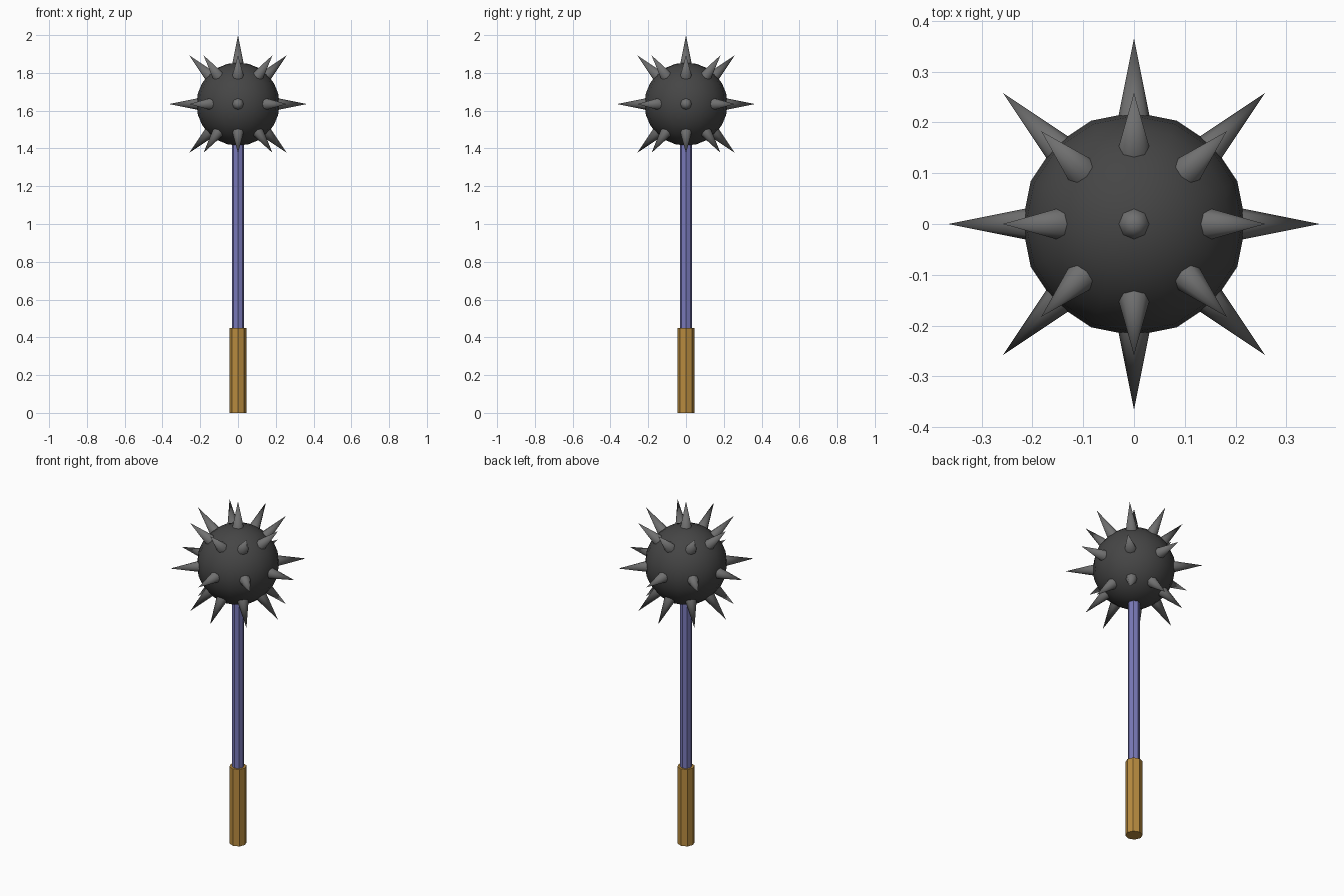
import bpy
import math
from mathutils import Vector

if "Cube" in bpy.data.objects:
    bpy.data.objects.remove(bpy.data.objects["Cube"])

HEAD_Z = 1.635      # centre of the spiked ball
HEAD_R = 0.22
SPIKE_BASE, SPIKE_TIP = 0.185, 0.365   # distances from the ball centre


def material(name, rgb):
    mat = bpy.data.materials.new(name)
    mat.diffuse_color = (*rgb, 1)
    mat.use_nodes = True
    mat.node_tree.nodes["Principled BSDF"].inputs["Base Color"].default_value = mat.diffuse_color
    return mat


def finish(name, mat):
    obj = bpy.context.object
    obj.name = name
    obj.data.materials.append(mat)
    return obj


def rod(name, radius, z0, z1, mat):
    bpy.ops.mesh.primitive_cylinder_add(vertices=8, radius=radius, depth=z1 - z0,
                                        location=(0, 0, (z0 + z1) / 2))
    return finish(name, mat)


def spike(name, azimuth, elevation, mat):
    a, e = math.radians(azimuth), math.radians(elevation)
    d = Vector((math.cos(e) * math.cos(a), math.cos(e) * math.sin(a), math.sin(e)))
    bpy.ops.mesh.primitive_cone_add(
        vertices=8, radius1=0.036, radius2=0, depth=SPIKE_TIP - SPIKE_BASE,
        location=Vector((0, 0, HEAD_Z)) + d * (SPIKE_BASE + SPIKE_TIP) / 2,
        rotation=(0, math.pi / 2 - e, a))
    bpy.ops.object.shade_smooth_by_angle(angle=math.radians(60))
    return finish(name, mat)


wood = material("grip_brown", (0.48, 0.26, 0.05))
blue = material("shaft_blue", (0.19, 0.19, 0.48))
iron = material("dark_iron", (0.06, 0.06, 0.06))
steel = material("spike_grey", (0.16, 0.16, 0.16))

# Handle: thick grip and thinner shaft running into the ball
rod("grip", 0.046, 0.0, 0.45, wood)
rod("shaft", 0.033, 0.45, 1.5, blue)

# Ball head
bpy.ops.mesh.primitive_uv_sphere_add(segments=16, ring_count=12, radius=HEAD_R,
                                     location=(0, 0, HEAD_Z))
bpy.ops.object.shade_smooth()
finish("ball_head", iron)

# Spikes: three rings of eight plus one on top
for ring, elevation in (("lower", -45), ("middle", 0), ("upper", 45)):
    for i in range(8):
        spike(f"{ring}_spike_{i + 1}", i * 45, elevation, steel)
spike("top_spike", 0, 90, steel)
